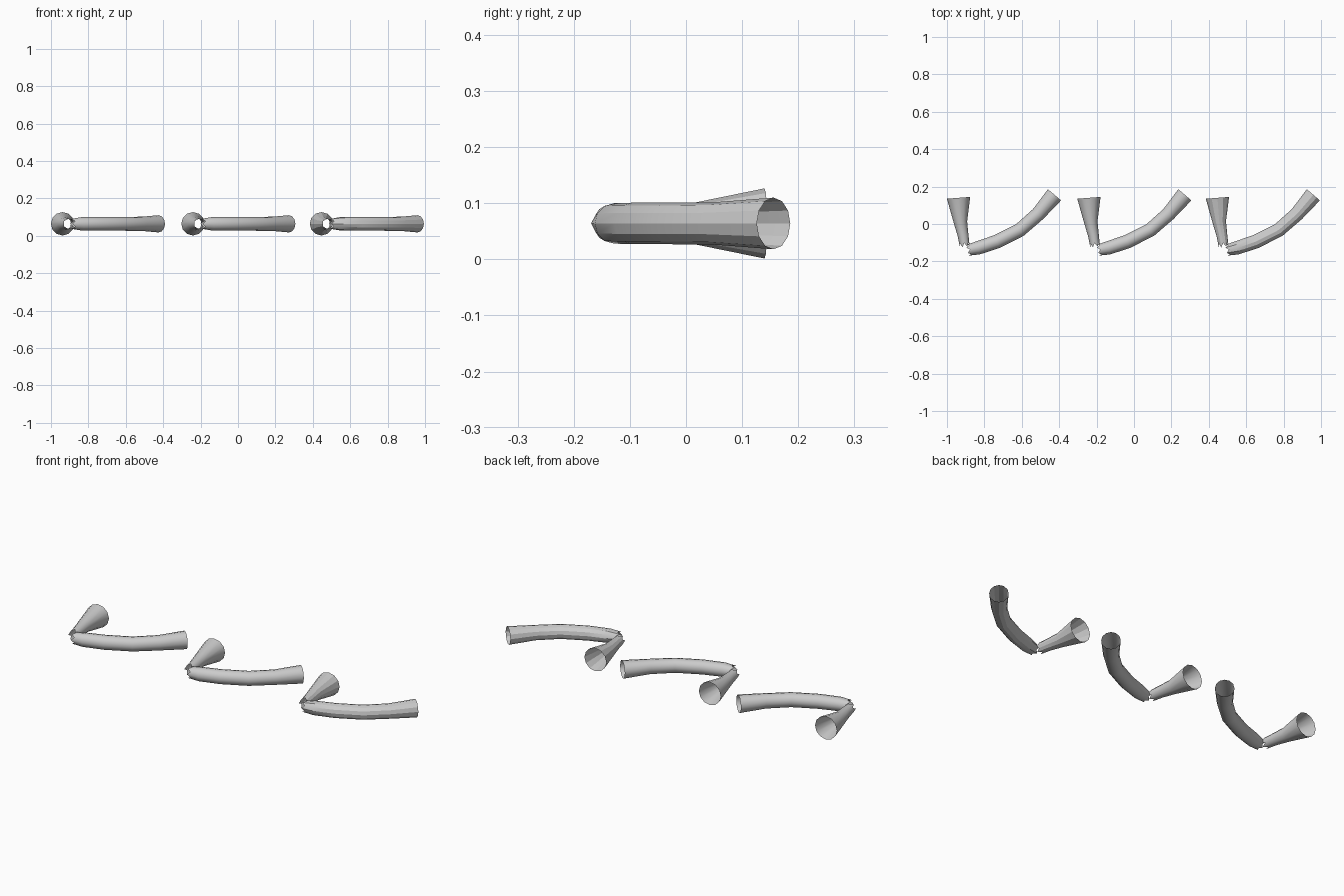
import bpy, bmesh, math
from mathutils import Vector

if "Cube" in bpy.data.objects:
    bpy.data.objects.remove(bpy.data.objects["Cube"], do_unlink=True)

SIDES = 12
MID_Z = 0.064

grey = bpy.data.materials.new("plain grey")
grey.use_nodes = True
colour = (0.6, 0.6, 0.6, 1)
grey.diffuse_color = colour
grey.node_tree.nodes["Principled BSDF"].inputs["Base Color"].default_value = colour


def open_tube(name, path, shift, crease, ragged):
    """Open tube through (x, y, radius) stations; the first rim is ragged."""
    bm = bmesh.new()
    points = [Vector((x + shift, y, MID_Z)) for x, y, r in path]
    rings = []
    for i, centre in enumerate(points):
        along = (points[min(i + 1, len(points) - 1)] - points[max(i - 1, 0)]).normalized()
        side = along.cross(Vector((0, 0, 1)))
        ring = []
        for k in range(SIDES):
            a = math.tau * k / SIDES
            offset = (side * math.cos(a) + Vector((0, 0, 1)) * math.sin(a)) * path[i][2]
            if i == 0:
                offset += along * (ragged if k % 2 else -ragged)
            ring.append(bm.verts.new(centre + offset))
        rings.append(ring)
    for low, high in zip(rings, rings[1:]):
        for k in range(SIDES):
            n = (k + 1) % SIDES
            bm.faces.new((low[k], low[n], high[n], high[k]))
    bmesh.ops.recalc_face_normals(bm, faces=bm.faces)
    mesh = bpy.data.meshes.new(name)
    # Outward normals: the widest ring's first face must face away from the axis
    bm.normal_update()
    face = rings[-1][0].link_faces[0]
    if face.normal.dot(face.calc_center_median() - points[-1]) < 0:
        bmesh.ops.reverse_faces(bm, faces=bm.faces)
    bm.to_mesh(mesh)
    bm.free()
    mesh.materials.append(grey)
    obj = bpy.data.objects.new(name, mesh)
    bpy.context.collection.objects.link(obj)
    bpy.ops.object.select_all(action='DESELECT')
    obj.select_set(True)
    bpy.context.view_layer.objects.active = obj
    bpy.ops.object.shade_smooth_by_angle(angle=math.radians(crease))


# Stations run from the ragged joint to the wide open mouth
flared = [(-0.906, -0.112, 0.026), (-0.914, -0.06, 0.029),
          (-0.928, 0.01, 0.036), (-0.938, 0.14, 0.0625)]
curved = [(-0.884, -0.139, 0.029), (-0.835, -0.128, 0.036), (-0.733, -0.094, 0.037),
          (-0.61, -0.032, 0.037), (-0.513, 0.053, 0.038), (-0.425, 0.156, 0.046)]

# Three matching pairs in a row
for label, shift, crease in (("right", 0, 40), ("middle", 0.697, 40), ("left", 1.384, 25)):
    open_tube(label + "_flared_tube", flared, shift, crease, 0.011)
    open_tube(label + "_curved_tube", curved, shift, crease, 0.008)
